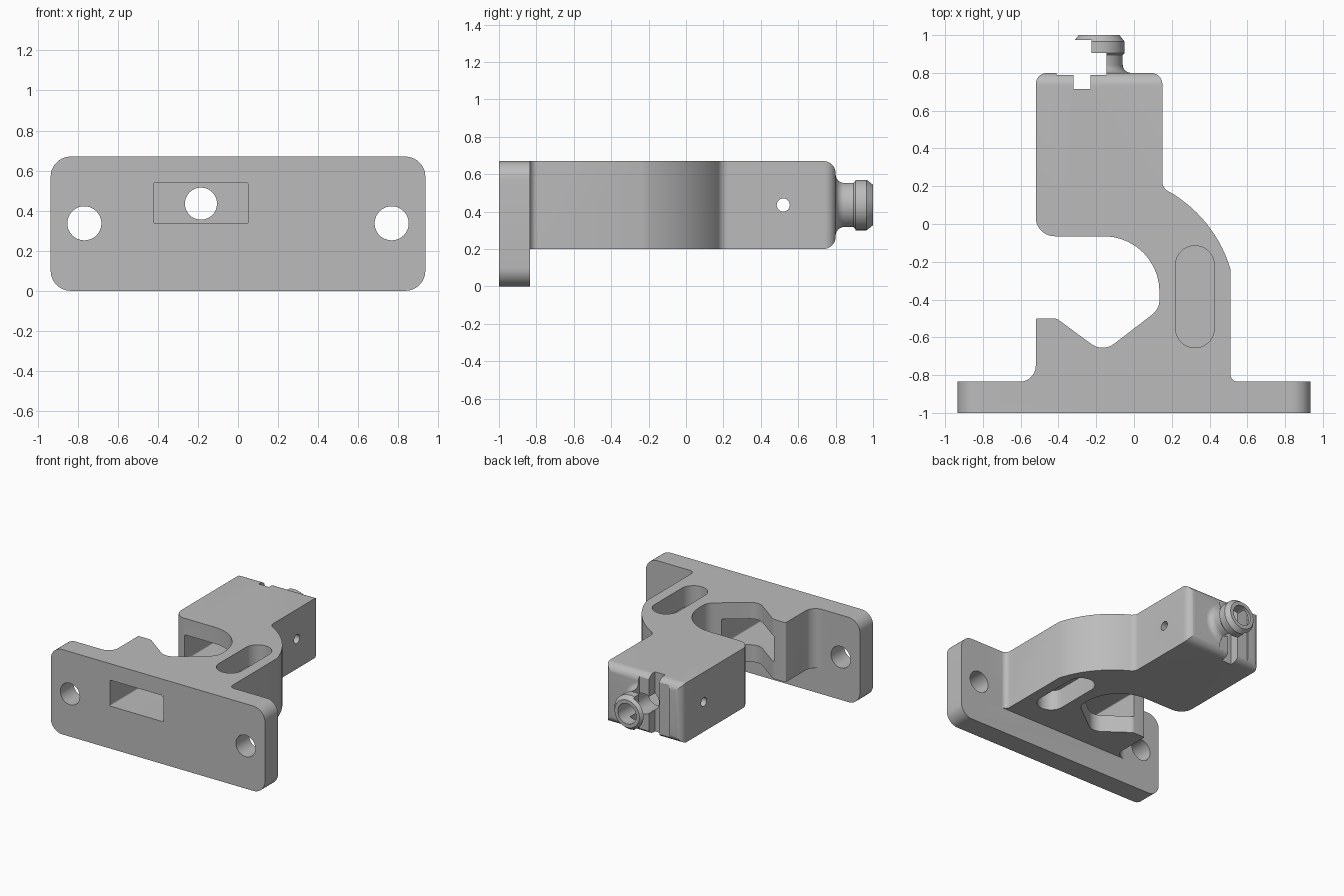
import bpy, bmesh, math
from mathutils import Vector

if "Cube" in bpy.data.objects:
    bpy.data.objects.remove(bpy.data.objects["Cube"])

grey = bpy.data.materials.new("light_grey")
grey.diffuse_color = (0.5, 0.5, 0.5, 1)
grey.use_nodes = True
grey.node_tree.nodes["Principled BSDF"].inputs["Base Color"].default_value = grey.diffuse_color


def rounded(corners, steps=10):
    """Closed outline from (u, v, radius) corners; radius 0 stays sharp."""
    out, n = [], len(corners)
    for i, (u, v, r) in enumerate(corners):
        p = Vector((u, v))
        if r == 0:
            out.append(p)
            continue
        a = (Vector(corners[i - 1][:2]) - p).normalized()
        b = (Vector(corners[(i + 1) % n][:2]) - p).normalized()
        half = a.angle(b) / 2
        c = p + (a + b).normalized() * (r / math.sin(half))
        t = r / math.tan(half)
        s, e = p + a * t - c, p + b * t - c
        w = s.angle(e)
        for k in range(steps + 1):
            f = k / steps
            out.append(c + (s * math.sin((1 - f) * w) + e * math.sin(f * w)) / math.sin(w))
    return out


def finish(name, bm):
    bmesh.ops.remove_doubles(bm, verts=bm.verts, dist=1e-5)
    bmesh.ops.recalc_face_normals(bm, faces=bm.faces)
    me = bpy.data.meshes.new(name)
    bm.to_mesh(me)
    bm.free()
    me.materials.append(grey)
    ob = bpy.data.objects.new(name, me)
    bpy.context.collection.objects.link(ob)
    return ob


def prism(name, outline, axis, lo, hi):
    """Extrude a 2D outline along axis x, y or z."""
    place = {"x": lambda p, d: (d, p[0], p[1]),
             "y": lambda p, d: (p[0], d, p[1]),
             "z": lambda p, d: (p[0], p[1], d)}[axis]
    bm = bmesh.new()
    face = bm.faces.new([bm.verts.new(place(p, lo)) for p in outline])
    ext = bmesh.ops.extrude_face_region(bm, geom=[face])
    verts = [g for g in ext["geom"] if isinstance(g, bmesh.types.BMVert)]
    bmesh.ops.translate(bm, verts=verts, vec=place((0, 0), hi - lo))
    return finish(name, bm)


def circle(u, v, r, n=48):
    return [(u + r * math.cos(2 * math.pi * k / n), v + r * math.sin(2 * math.pi * k / n)) for k in range(n)]


def rect(u0, v0, u1, v1, r=0):
    return rounded([(u0, v0, r), (u1, v0, r), (u1, v1, r), (u0, v1, r)])


def boolean(ob, tool, op):
    mod = ob.modifiers.new("bool", "BOOLEAN")
    mod.operation, mod.object, mod.solver = op, tool, "EXACT"
    bpy.context.view_layer.objects.active = ob
    bpy.ops.object.modifier_apply(modifier=mod.name)
    bpy.data.objects.remove(tool)


# Hooked arm outline seen from the top
arc = [(-0.165 + 0.705 * math.cos(math.radians(a)), -0.44 + 0.705 * math.sin(math.radians(a)), 0)
       for a in [58 - 3.17 * k for k in range(14)]]
arm = rounded([(-0.7, -0.95, 0), (-0.7, -0.835, 0), (-0.52, -0.835, 0.085), (-0.52, -0.5, 0.01),
               (-0.41, -0.5, 0.04), (-0.165, -0.68, 0.1), (0.135, -0.45, 0.1),
               (0.135, -0.065, 0.294), (-0.52, -0.065, 0.1), (-0.52, 0.8, 0.06),
               (0.15, 0.8, 0.06), (0.15, 0.191, 0.06)] + arc +
              [(0.51, -0.835, 0.04), (0.7, -0.835, 0), (0.7, -0.95, 0)])
bracket = prism("bracket", arm, "z", 0.2, 0.67)

# Side outline rounds the top and bottom edges at the back end
side = rounded([(-1.1, 0.2, 0), (0.8, 0.2, 0.065), (0.8, 0.67, 0.065), (-1.1, 0.67, 0)])
boolean(bracket, prism("side_limit", side, "x", -1, 1), "INTERSECT")

# Mounting plate
boolean(bracket, prism("mounting_plate", rect(-0.935, 0, 0.935, 0.67, 0.1), "y", -1, -0.835), "UNION")

# Turned nozzle with flared foot and chamfered lip
CX, CZ = -0.185, 0.435
prof = [(0, 0.7), (0.17, 0.7)]
prof += [(0.17 - 0.045 * math.sin(t), 0.845 - 0.045 * math.cos(t)) for t in [math.pi / 16 * k for k in range(9)]]
prof += [(0.125, 0.895), (0.135, 0.905), (0.135, 0.965), (0.108, 1.0), (0, 1.0)]
bm = bmesh.new()
vs = [bm.verts.new((CX + r, y, CZ)) for r, y in prof]
es = [bm.edges.new(p) for p in zip(vs, vs[1:])]
bmesh.ops.spin(bm, geom=vs + es, cent=(CX, 0, CZ), axis=(0, 1, 0), angle=2 * math.pi, steps=48)
boolean(bracket, finish("nozzle", bm), "UNION")

# Cut-outs: bolt holes, window and pocket, bore, cross pin hole
cuts = [(circle(s * 0.767, 0.337, 0.085), "y", -1.1, -0.7) for s in (-1, 1)]
cuts += [(rect(-0.42, 0.335, 0.05, 0.54, 0.008), "y", -1.1, 0.62),
         (circle(CX, CZ, 0.08), "y", 0.5, 1.1),
         (circle(0.52, 0.435, 0.035, 32), "x", -0.7, 0.7)]
# Blind slots from above and below
cuts += [(rect(0.22, -0.655, 0.425, -0.115, 0.102), "z", lo, hi) for lo, hi in ((0.51, 0.8), (0.1, 0.36))]
# Stepped notch beside the nozzle
cuts += [(rect(-0.41, 0.79, -0.225, 0.975), "z", 0, 0.9),
         (rect(-0.24, 0.79, -0.145, 0.905), "z", 0, 0.9),
         (rect(-0.32, 0.715, -0.23, 0.85), "z", 0, 0.9)]
for c in cuts:
    boolean(bracket, prism("cutter", *c), "DIFFERENCE")

# Smooth curves, crisp edges
bpy.ops.object.select_all(action="DESELECT")
bracket.select_set(True)
bpy.context.view_layer.objects.active = bracket
bpy.ops.object.shade_smooth_by_angle(angle=math.radians(25))
